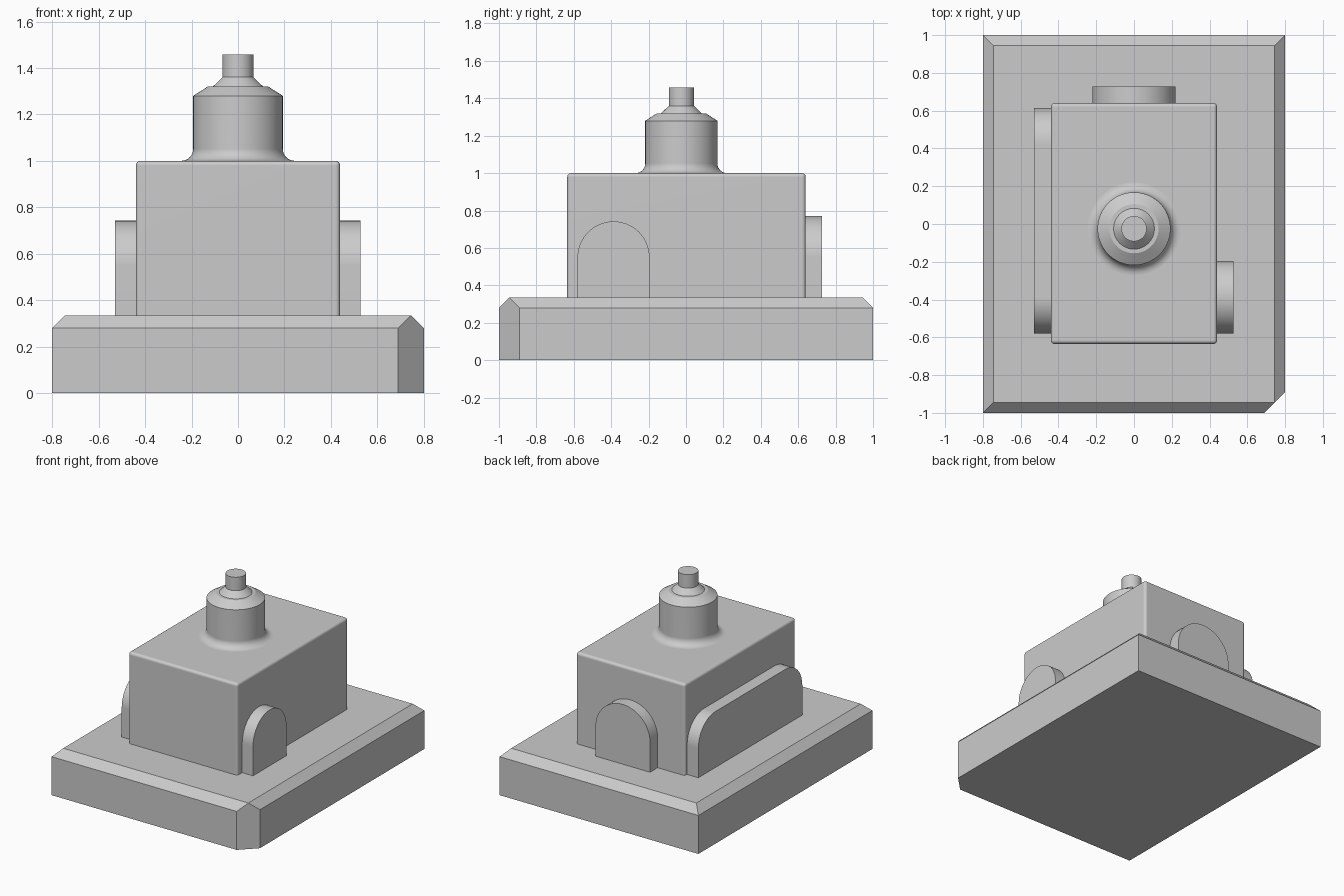
import bpy
import bmesh
from math import sin, cos, pi, radians
from mathutils import Matrix, Vector

default = bpy.data.objects.get("Cube")
if default:
    bpy.data.objects.remove(default, do_unlink=True)

grey = bpy.data.materials.new("plain grey")
grey.use_nodes = True
grey.diffuse_color = (0.6, 0.6, 0.6, 1)
grey.node_tree.nodes["Principled BSDF"].inputs["Base Color"].default_value = (0.6, 0.6, 0.6, 1)

BASE_TOP, BODY_TOP = 0.335, 1.0
BODY_X, BODY_FRONT, BODY_BACK = 0.44, -0.635, 0.64


def finish(bm, name, smooth=True):
    """Turn a bmesh into a grey object, smooth except at sharp edges."""
    bmesh.ops.recalc_face_normals(bm, faces=bm.faces[:])
    mesh = bpy.data.meshes.new(name)
    bm.to_mesh(mesh)
    bm.free()
    mesh.materials.append(grey)
    obj = bpy.data.objects.new(name, mesh)
    bpy.context.collection.objects.link(obj)
    if smooth:
        bpy.ops.object.select_all(action="DESELECT")
        obj.select_set(True)
        bpy.context.view_layer.objects.active = obj
        bpy.ops.object.shade_smooth_by_angle(angle=radians(25))
        weighted = obj.modifiers.new("flat_face_normals", "WEIGHTED_NORMAL")
        weighted.keep_sharp = True
    return obj


def box(x0, x1, y0, y1, z0, z1):
    bm = bmesh.new()
    size = Matrix.Diagonal((x1 - x0, y1 - y0, z1 - z0, 1))
    place = Matrix.Translation(((x0 + x1) / 2, (y0 + y1) / 2, (z0 + z1) / 2))
    bmesh.ops.create_cube(bm, size=1, matrix=place @ size)
    return bm


def edges_above(bm, z):
    return [e for e in bm.edges if (e.verts[0].co.z + e.verts[1].co.z) / 2 > z]


def plate(name, u0, u1, top, radius, to_world, depth):
    """Upright slab with rounded top corners, extruded along depth."""
    outline = [(u0, BASE_TOP), (u1, BASE_TOP)]
    steps = 16
    for centre, start in ((u1 - radius, 0), (u0 + radius, pi / 2)):
        for i in range(steps + 1):
            a = start + i * pi / 2 / steps
            outline.append((centre + radius * cos(a), top - radius + radius * sin(a)))
    bm = bmesh.new()
    face = bm.faces.new([bm.verts.new(to_world(u, z)) for u, z in outline])
    result = bmesh.ops.extrude_face_region(bm, geom=[face])
    moved = [v for v in result["geom"] if isinstance(v, bmesh.types.BMVert)]
    bmesh.ops.translate(bm, verts=moved, vec=Vector(depth))
    bmesh.ops.remove_doubles(bm, verts=bm.verts[:], dist=0.0001)
    return finish(bm, name)


# Base slab: chamfered top rim, front left corner cut off
bm = box(-0.8, 0.8, -1, 1, 0, BASE_TOP)
rim = [e for e in bm.edges if all(v.co.z > 0.3 for v in e.verts)]
bmesh.ops.bevel(bm, geom=rim, offset=0.055, segments=1, affect="EDGES")
bmesh.ops.bisect_plane(bm, geom=bm.verts[:] + bm.edges[:] + bm.faces[:],
                       plane_co=(0.69, -1, 0), plane_no=(1, -1, 0), clear_outer=True)
bmesh.ops.holes_fill(bm, edges=[e for e in bm.edges if e.is_boundary])
finish(bm, "base", smooth=False)

# Main block with softly rounded edges
bm = box(-BODY_X, BODY_X, BODY_FRONT, BODY_BACK, BASE_TOP, BODY_TOP)
bmesh.ops.bevel(bm, geom=edges_above(bm, 0.5), offset=0.02, segments=4,
                profile=0.5, affect="EDGES")
finish(bm, "body")

# Round-topped plates on three sides
plate("left_plate", -0.58, -0.195, 0.742, 0.1925,
      lambda u, z: (BODY_X, u, z), (0.087, 0, 0))
plate("right_plate", -0.58, 0.615, 0.742, 0.1925,
      lambda u, z: (-BODY_X, u, z), (-0.09, 0, 0))
plate("back_plate", -0.22, 0.22, 0.77, 0.22,
      lambda u, z: (u, BODY_BACK, z), (0, 0.087, 0))

# Turned tower: flared foot, drum, stepped cones and a stub
FOOT, DRUM = 0.052, 0.193
profile = [(0, 0.98), (DRUM + FOOT, 0.98)]
for i in range(9):
    a = i * pi / 16
    profile.append((DRUM + FOOT * (1 - sin(a)), BODY_TOP + FOOT * (1 - cos(a))))
profile += [(DRUM, 1.28), (0.13, 1.32), (0.108, 1.32), (0.067, 1.36),
            (0.067, 1.458), (0, 1.458)]
bm = bmesh.new()
points = [bm.verts.new((r, -0.025, z)) for r, z in profile]
lines = [bm.edges.new(pair) for pair in zip(points, points[1:])]
bmesh.ops.spin(bm, geom=points + lines, cent=(0, -0.025, 0), axis=(0, 0, 1),
               angle=2 * pi, steps=64, use_merge=False)
bmesh.ops.remove_doubles(bm, verts=bm.verts[:], dist=0.0001)
finish(bm, "tower")
